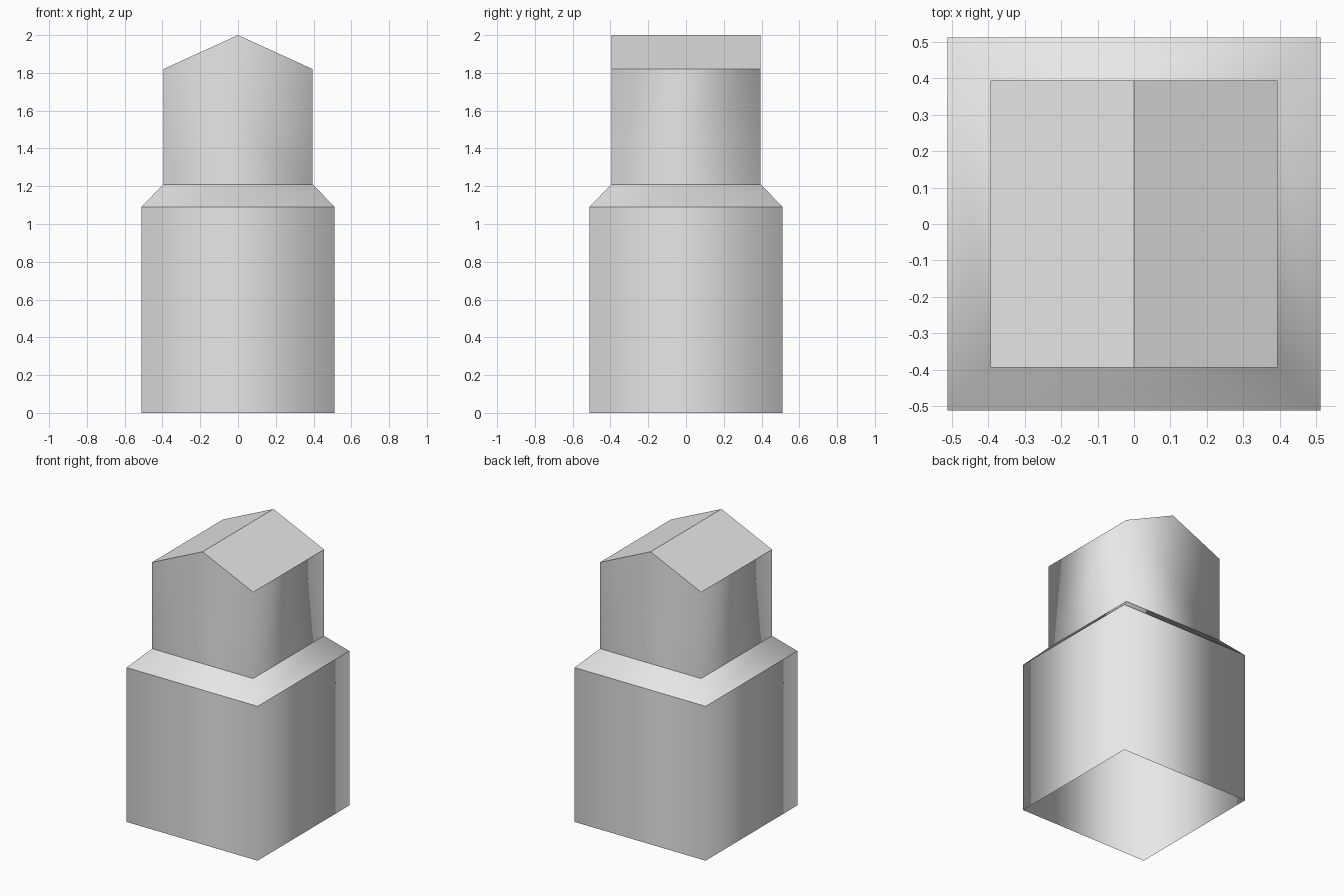
import bpy

cube = bpy.data.objects.get("Cube")
if cube:
    bpy.data.objects.remove(cube, do_unlink=True)

grey = bpy.data.materials.new("light_grey")
grey.use_nodes = True
colour = (0.8, 0.8, 0.8, 1.0)
grey.diffuse_color = colour
grey.node_tree.nodes["Principled BSDF"].inputs["Base Color"].default_value = colour

BASE, TOWER = 0.512, 0.395
SHOULDER_LOW, SHOULDER_HIGH, EAVES, RIDGE = 1.09, 1.21, 1.82, 2.0


def square(half, z):
    return [(-half, -half, z), (half, -half, z), (half, half, z), (-half, half, z)]


def add_part(name, verts, faces, smooth):
    mesh = bpy.data.meshes.new(name)
    mesh.from_pydata(verts, [], faces)
    mesh.materials.append(grey)
    for poly in mesh.polygons:
        poly.use_smooth = smooth
    mesh.update()
    part = bpy.data.objects.new(name, mesh)
    bpy.context.scene.collection.objects.link(part)
    return part


# Ring of four walls whose shading flows around the corners
ring = [(i, (i + 1) % 4, (i + 1) % 4 + 4, i + 4) for i in range(4)]

# Open-bottomed lower body and sloping shoulder
add_part("lower_body", square(BASE, 0) + square(BASE, SHOULDER_LOW), ring, True)
add_part("shoulder", square(BASE, SHOULDER_LOW) + square(TOWER, SHOULDER_HIGH), ring, True)

# Upper walls, with the front and back rising to gable points
ridge = [(0, -TOWER, RIDGE), (0, TOWER, RIDGE)]
gabled = [(0, 1, 5, 8, 4), ring[1], (2, 3, 7, 9, 6), ring[3]]
add_part("upper_walls", square(TOWER, SHOULDER_HIGH) + square(TOWER, EAVES) + ridge,
         gabled, True)

# Flat roof slopes meeting at the ridge
add_part("roof", square(TOWER, EAVES) + ridge, [(1, 2, 5, 4), (3, 0, 4, 5)], False)
